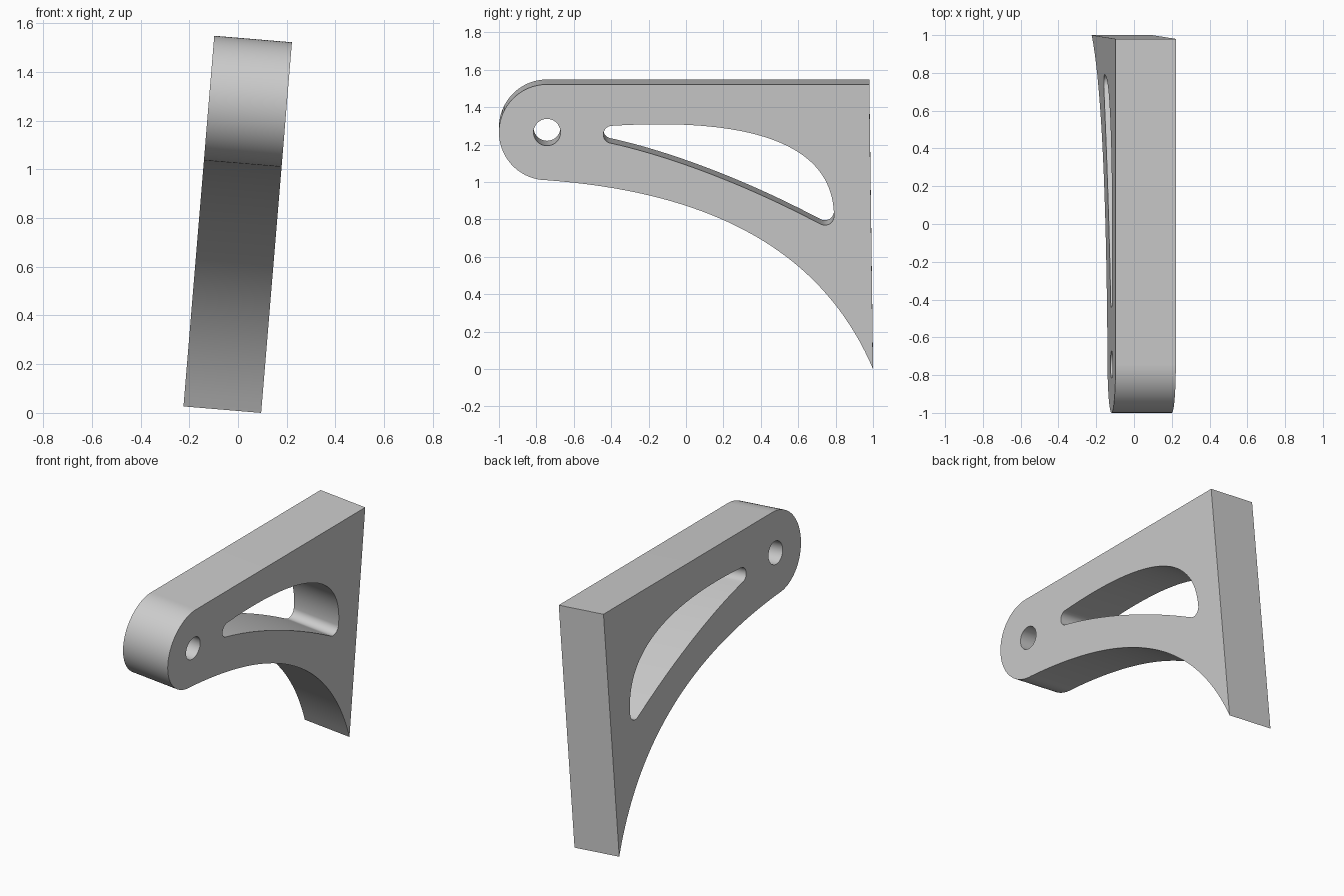
import bpy, bmesh, math
from mathutils import Matrix, Vector
from mathutils.geometry import interpolate_bezier

if "Cube" in bpy.data.objects:
    bpy.data.objects.remove(bpy.data.objects["Cube"], do_unlink=True)

THICK = 0.32
TILT = math.radians(4.75)


def arc(cx, cy, r, start, end, n):
    """Points on a circle, angles in degrees."""
    angles = [math.radians(start + (end - start) * i / n) for i in range(n + 1)]
    return [(cx + r * math.cos(a), cy + r * math.sin(a)) for a in angles]


def bezier(*pts, n=40):
    return [tuple(p) for p in interpolate_bezier(*[Vector(p) for p in pts], n)]


# Outer profile: straight top and back, rounded nose, arched underside
outline = [(1.0, 0.0), (0.98, 1.527)]
outline += arc(-0.743, 1.27, 0.257, 90, 270, 40)
outline += bezier((-0.743, 1.013), (0.1, 0.95), (0.72, 0.66), (1.0, 0.0))[1:-1]

# Curved slot with rounded ends, and pivot hole
slot = arc(-0.395, 1.258, 0.047, 90, 255, 14)
slot += bezier((-0.407, 1.213), (-0.1, 1.145), (0.3, 1.0), (0.72, 0.777))[1:-1]
slot += arc(0.743, 0.82, 0.048, 243, 360, 12)
slot += bezier((0.791, 0.82), (0.79, 1.25), (0.25, 1.345), (-0.395, 1.305))[1:-1]
pivot_hole = arc(-0.743, 1.27, 0.072, 0, 360, 40)[:-1]

# Filled flat curve, extruded to the plate thickness
curve = bpy.data.curves.new("bracket_profile", "CURVE")
curve.dimensions = "2D"
curve.fill_mode = "BOTH"
curve.extrude = THICK / 2
for loop in (outline, slot, pivot_hole):
    spline = curve.splines.new("POLY")
    spline.points.add(len(loop) - 1)
    for point, (x, y) in zip(spline.points, loop):
        point.co = (x, y, 0, 1)
    spline.use_cyclic_u = True

bracket = bpy.data.objects.new("bracket", curve)
bpy.context.collection.objects.link(bracket)
bpy.ops.object.select_all(action="DESELECT")
bracket.select_set(True)
bpy.context.view_layer.objects.active = bracket
bpy.ops.object.convert(target="MESH")
bracket = bpy.context.object
mesh = bracket.data

# Stand the plate upright with its slight sideways lean
across = Vector((math.cos(TILT), 0, -math.sin(TILT)))
up = Vector((math.sin(TILT), 0, math.cos(TILT)))
frame = Matrix((Vector((0, 1, 0)), up, across)).transposed().to_4x4()
frame.translation = Vector((0.095, 0, 0)) - across * THICK / 2

bm = bmesh.new()
bm.from_mesh(mesh)
bmesh.ops.remove_doubles(bm, verts=bm.verts, dist=0.0005)
bmesh.ops.transform(bm, matrix=frame, verts=bm.verts)
bmesh.ops.recalc_face_normals(bm, faces=bm.faces)
bm.to_mesh(mesh)
bm.free()

# Single grey material
grey = bpy.data.materials.new("plain grey")
grey.use_nodes = True
colour = (0.6, 0.6, 0.6, 1)
grey.diffuse_color = colour
grey.node_tree.nodes["Principled BSDF"].inputs["Base Color"].default_value = colour
mesh.materials.clear()
mesh.materials.append(grey)
bpy.ops.object.shade_smooth_by_angle(angle=math.radians(30))
